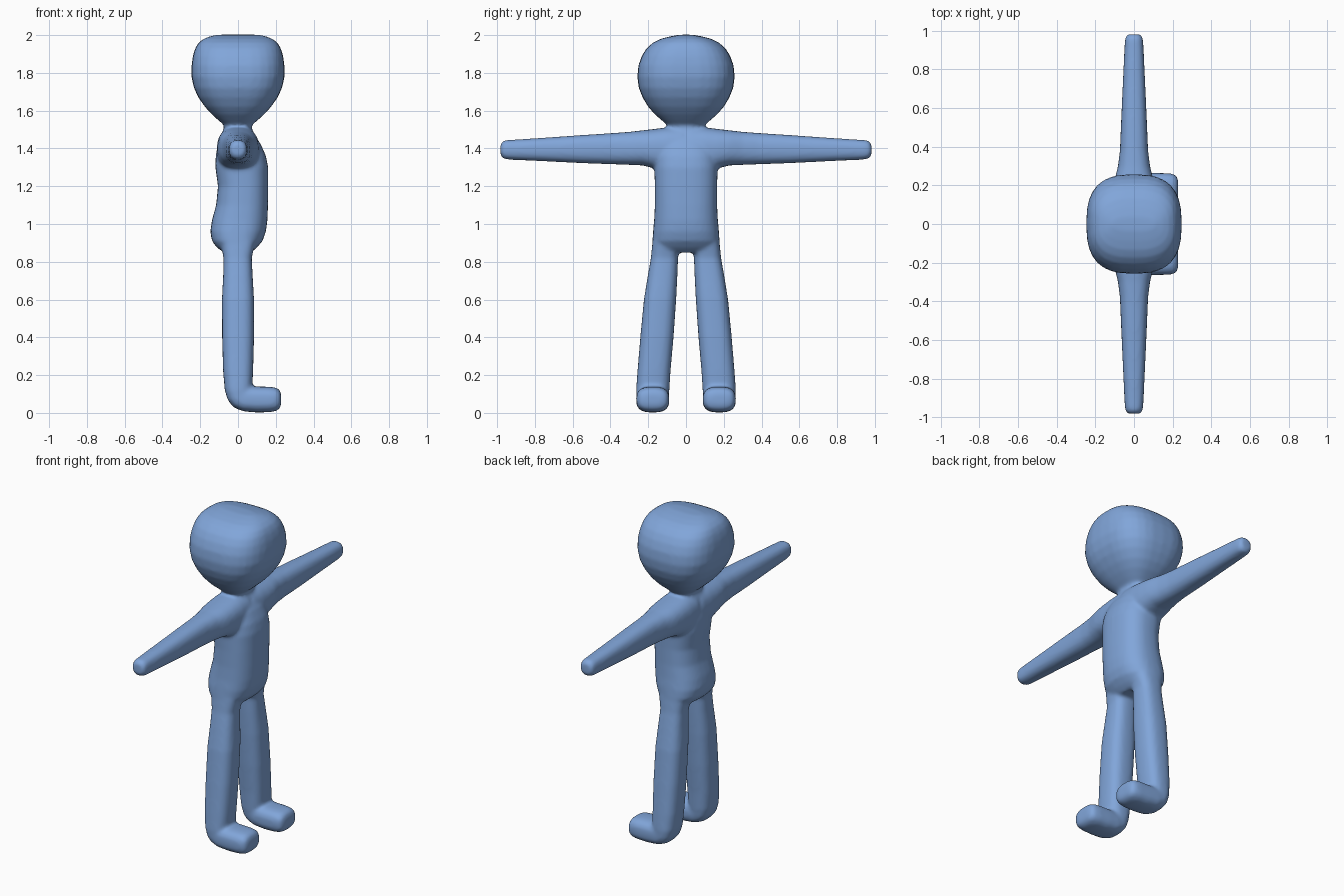
import bpy, bmesh, math
from mathutils import Vector

bm = bmesh.new()
SIDES = 32


def loft(axis, rings, power=2.5, mirror=False):
    """Closed loft. Ring = position along axis, (min, max) and (min, max) of the other two axes."""
    for sign in ((1, -1) if mirror else (1,)):
        loops = []
        for t, (a0, a1), (b0, b1) in rings:
            loop = []
            for i in range(SIDES):
                ang = 2 * math.pi * i / SIDES
                c, s = math.cos(ang), math.sin(ang)
                a = (a0 + a1) / 2 + (a1 - a0) / 2 * math.copysign(abs(c) ** (2 / power), c)
                b = (b0 + b1) / 2 + (b1 - b0) / 2 * math.copysign(abs(s) ** (2 / power), s)
                p = {'x': (t, a, b), 'y': (a, t, b), 'z': (a, b, t)}[axis]
                loop.append(bm.verts.new(Vector((p[0], p[1] * sign, p[2]))))
            loops.append(loop)
        faces = [bm.faces.new(loops[0]), bm.faces.new(loops[-1])]
        for l0, l1 in zip(loops, loops[1:]):
            for i in range(SIDES):
                j = (i + 1) % SIDES
                faces.append(bm.faces.new((l0[i], l0[j], l1[j], l1[i])))
        bmesh.ops.recalc_face_normals(bm, faces=faces)


def sym(r):
    return (-r, r)


# head: rounded block, top curved mostly across y
loft('z', [(z, sym(rx), sym(ry)) for z, rx, ry in (
    (1.50, .07, .095), (1.525, .075, .10), (1.55, .105, .13), (1.58, .138, .165),
    (1.62, .175, .20), (1.67, .21, .23), (1.72, .233, .25), (1.78, .247, .258),
    (1.84, .246, .252), (1.89, .239, .234), (1.93, .227, .209), (1.96, .209, .175),
    (1.98, .182, .135), (1.993, .15, .085), (2.002, .11, .035))], 2.7)

# torso with chest, belly and seat
loft('z', [(z, x, sym(y)) for z, x, y in (
    (1.56, (-.07, .07), .095), (1.51, (-.074, .07), .10), (1.47, (-.09, .09), .125),
    (1.42, (-.108, .122), .15), (1.36, (-.118, .148), .165), (1.30, (-.12, .16), .168),
    (1.20, (-.106, .16), .165), (1.10, (-.116, .159), .165), (1.02, (-.138, .156), .169),
    (.96, (-.147, .148), .175), (.91, (-.138, .13), .178), (.875, (-.112, .10), .17),
    (.85, (-.075, .07), .13))])

# arms
loft('y', [(y, sym(x), z) for y, x, z in (
    (.02, .11, (1.27, 1.515)), (.10, .112, (1.275, 1.512)), (.17, .108, (1.295, 1.503)),
    (.23, .10, (1.31, 1.496)), (.30, .083, (1.313, 1.488)), (.38, .073, (1.316, 1.482)),
    (.55, .066, (1.322, 1.471)), (.75, .057, (1.332, 1.457)), (.92, .049, (1.34, 1.446)),
    (.955, .047, (1.343, 1.444)), (.973, .041, (1.35, 1.437)), (.982, .028, (1.366, 1.42)))],
    2.5, True)

# legs
loft('z', [(z, x, y) for z, x, y in (
    (1.0, (-.10, .10), (.02, .165)), (.90, (-.09, .09), (.03, .178)),
    (.82, (-.077, .073), (.042, .186)), (.74, (-.078, .077), (.045, .20)),
    (.60, (-.085, .085), (.052, .223)), (.40, (-.084, .085), (.066, .242)),
    (.22, (-.079, .08), (.082, .257)), (.12, (-.07, .075), (.088, .264)),
    (.07, (-.055, .075), (.093, .262)), (.04, (-.033, .07), (.105, .25)),
    (.018, (.0, .06), (.125, .23)))], 2.7, True)

# feet
loft('x', [(x, y, z) for x, y, z in (
    (-.045, (.11, .245), (.065, .14)), (-.02, (.098, .257), (.028, .142)),
    (.03, (.09, .264), (.008, .142)), (.10, (.088, .264), (.002, .14)),
    (.17, (.089, .263), (.004, .138)), (.205, (.093, .259), (.011, .133)),
    (.221, (.105, .247), (.024, .12)), (.229, (.125, .227), (.045, .10)))], 2.8, True)

mesh = bpy.data.meshes.new("figure_body")
bm.to_mesh(mesh)
bm.free()
body = bpy.data.objects.new("figure_body", mesh)
bpy.context.collection.objects.link(body)

# fuse the parts into one smooth skin
fuse = body.modifiers.new("fuse", 'REMESH')
fuse.mode = 'VOXEL'
fuse.voxel_size = 0.01
fuse.use_smooth_shade = True
soft = body.modifiers.new("soften", 'SMOOTH')
soft.factor = 0.5
soft.iterations = 8

# skin colour
mat = bpy.data.materials.new("blue_skin")
mat.diffuse_color = (0.22, 0.38, 0.70, 1)
mesh.materials.append(mat)
